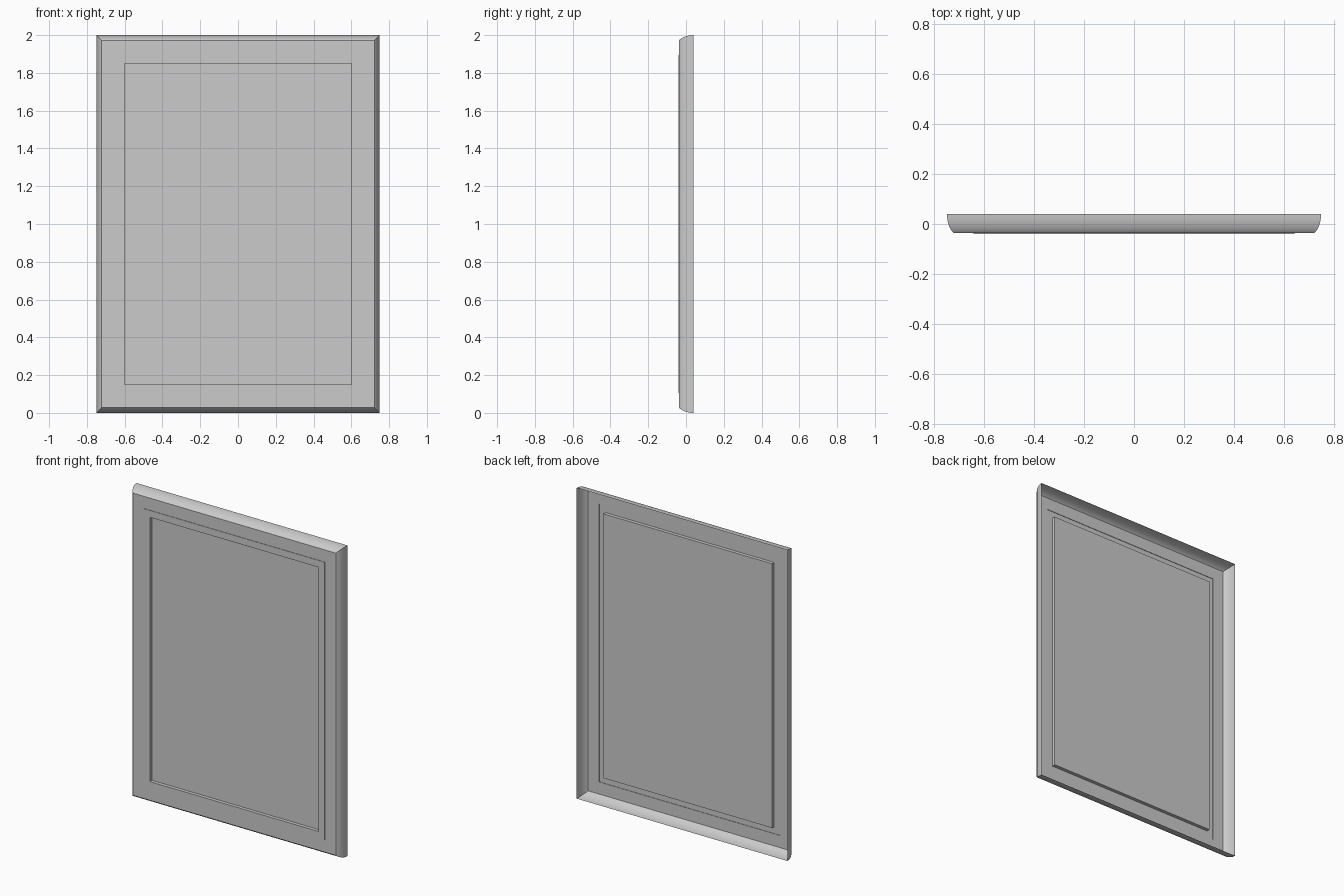
import bpy, bmesh, math

if "Cube" in bpy.data.objects:
    bpy.data.objects.remove(bpy.data.objects["Cube"])


def stepped_rings(name, profile, fill=False):
    """Nested rectangles, open at the back. profile = (inset from outer edge, y)."""
    bm = bmesh.new()
    rings = []
    for inset, y in profile:
        hx, hz = 0.75 - inset, 1.0 - inset
        rings.append([bm.verts.new((sx * hx, y, 1 + sz * hz))
                      for sx, sz in ((-1, -1), (1, -1), (1, 1), (-1, 1))])
    for a, b in zip(rings, rings[1:]):
        for i in range(4):
            j = (i + 1) % 4
            bm.faces.new((a[i], a[j], b[j], b[i]))
    if fill:
        bm.faces.new(rings[-1])
    mesh = bpy.data.meshes.new(name)
    bm.to_mesh(mesh)
    bm.free()
    ob = bpy.data.objects.new(name, mesh)
    bpy.context.collection.objects.link(ob)
    bpy.ops.object.select_all(action='DESELECT')
    bpy.context.view_layer.objects.active = ob
    ob.select_set(True)
    bpy.ops.object.shade_smooth_by_angle(angle=math.radians(20))
    return ob


FACE, LIP, PANEL = -0.037, -0.04, -0.018

# Outer frame: rounded side leading to a sharp edge and a flat front border
N = 8
curve = []
for i in range(N + 1):
    t = math.radians(65) * i / N
    curve.append((0.028 * (1 - math.cos(t)) / (1 - math.cos(math.radians(65))),
                  0.04 + (FACE - 0.04) * math.sin(t) / math.sin(math.radians(65))))
stepped_rings("outer_frame", curve + [(0.106, FACE)])

# Slightly raised inner border with the wall down to the panel
stepped_rings("inner_border", [(0.106, FACE), (0.106, LIP), (0.15, LIP), (0.15, PANEL)])

# Recessed flat panel
stepped_rings("panel", [(0.15, PANEL)], fill=True)
